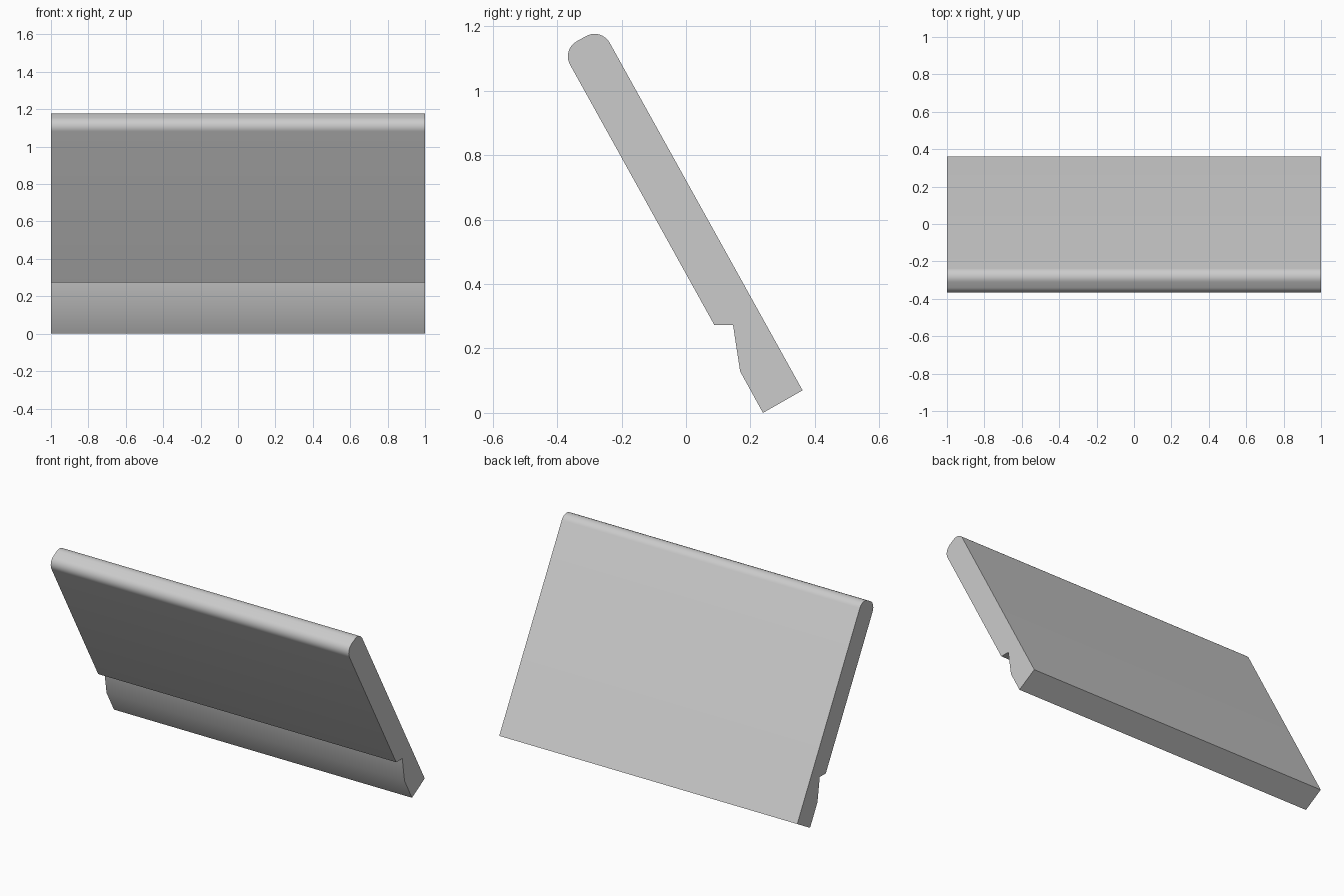
import bpy
import bmesh
import math

cube = bpy.data.objects.get("Cube")
if cube:
    bpy.data.objects.remove(cube, do_unlink=True)

# Single light grey material
grey = bpy.data.materials.new("light_grey")
grey.use_nodes = True
colour = (0.6, 0.6, 0.6, 1.0)
grey.diffuse_color = colour
grey.node_tree.nodes["Principled BSDF"].inputs["Base Color"].default_value = colour

# Side profile (y, z) of the leaning panel; the two top corners get rounded
HALF_WIDTH = 1.0
TOP_FRONT, TOP_BACK = (-0.386, 1.128), (-0.263, 1.196)
profile = [
    (0.239, 0.0), (0.362, 0.07),            # foot
    TOP_BACK, TOP_FRONT,                    # top edge
    (0.088, 0.273), (0.146, 0.273),         # ledge under the thick part
    (0.168, 0.129),                         # recess down to the foot
]

bm = bmesh.new()
side = bm.faces.new([bm.verts.new((-HALF_WIDTH, y, z)) for y, z in profile])
sweep = bmesh.ops.extrude_face_region(bm, geom=[side], use_keep_orig=True)
moved = [v for v in sweep["geom"] if isinstance(v, bmesh.types.BMVert)]
bmesh.ops.translate(bm, verts=moved, vec=(2 * HALF_WIDTH, 0, 0))
bmesh.ops.recalc_face_normals(bm, faces=bm.faces)

# Round the long top edges
top_edges = [e for e in bm.edges
             if all(v.co.z > 1.1 for v in e.verts)
             and abs(e.verts[0].co.x - e.verts[1].co.x) > HALF_WIDTH]
bmesh.ops.bevel(bm, geom=top_edges, offset=0.0535, offset_type='OFFSET',
                segments=10, profile=0.5, affect='EDGES')

mesh = bpy.data.meshes.new("leaning_panel")
bm.to_mesh(mesh)
bm.free()
mesh.materials.append(grey)
panel = bpy.data.objects.new("leaning_panel", mesh)
bpy.context.collection.objects.link(panel)

# Smooth the rounding and the recess, keep the other edges crisp
bpy.ops.object.select_all(action='DESELECT')
panel.select_set(True)
bpy.context.view_layer.objects.active = panel
bpy.ops.object.shade_smooth_by_angle(angle=math.radians(30))
